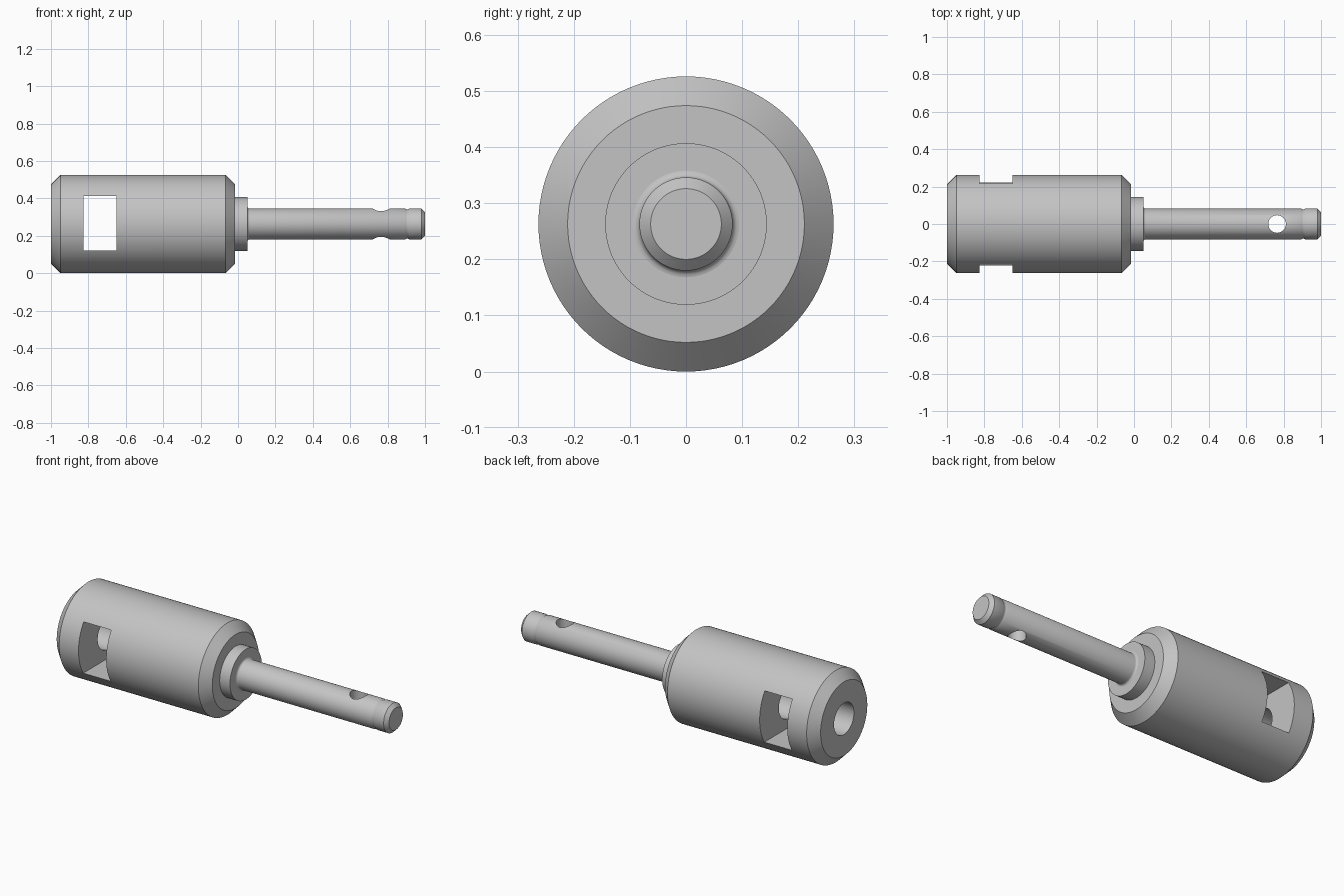
import bpy, bmesh, math
from mathutils import Matrix

cube = bpy.data.objects.get("Cube")
if cube:
    bpy.data.objects.remove(cube, do_unlink=True)

AXIS_Z = 0.263   # height of the long axis
SIDES = 96

steel = bpy.data.materials.new("grey steel")
steel.use_nodes = True
GREY = (0.55, 0.55, 0.55, 1)
steel.diffuse_color = GREY
steel.node_tree.nodes["Principled BSDF"].inputs["Base Color"].default_value = GREY


def finish(name, bm):
    bmesh.ops.recalc_face_normals(bm, faces=bm.faces)
    mesh = bpy.data.meshes.new(name)
    bm.to_mesh(mesh)
    bm.free()
    mesh.materials.append(steel)
    ob = bpy.data.objects.new(name, mesh)
    bpy.context.collection.objects.link(ob)
    return ob


def turned(name, profile):
    """Solid of revolution about the long axis from (x, radius) points."""
    bm = bmesh.new()
    rings = []
    for x, r in profile:
        angles = [2 * math.pi * i / SIDES for i in range(SIDES)]
        rings.append([bm.verts.new((x, r * math.cos(a), AXIS_Z + r * math.sin(a)))
                      for a in angles])
    for a, b in zip(rings, rings[1:]):
        for i in range(SIDES):
            j = (i + 1) % SIDES
            bm.faces.new((a[i], a[j], b[j], b[i]))
    bm.faces.new(rings[0])
    bm.faces.new(rings[-1])
    return finish(name, bm)


def cut(ob, cutter):
    cutter.hide_render = True
    mod = ob.modifiers.new("cut", "BOOLEAN")
    mod.operation = "DIFFERENCE"
    mod.solver = "EXACT"
    mod.object = cutter
    bpy.context.view_layer.objects.active = ob
    bpy.ops.object.modifier_apply(modifier=mod.name)
    bpy.data.objects.remove(cutter, do_unlink=True)


# Chamfered body with its collar
body = turned("body", [(-1, 0.211), (-0.948, 0.263), (-0.067, 0.263),
                       (-0.015, 0.211), (-0.015, 0.144), (0.05, 0.144)])

# Rectangular window straight through the body
bm = bmesh.new()
bmesh.ops.create_cube(bm, size=1, matrix=Matrix.Translation((-0.738, 0, 0.266))
                      @ Matrix.Diagonal((0.175, 1, 0.292, 1)))
cut(body, finish("window_cutter", bm))

# Bore from the end face, crossing the window
cut(body, turned("bore_cutter", [(-1.1, 0.09), (-0.35, 0.09)]))

# Shaft with root fillet, shallow ring groove and chamfered tip
fillet = [(0.062 - 0.012 * math.sin(a), 0.095 - 0.012 * math.cos(a))
          for a in (math.radians(d) for d in (90, 68, 45, 22, 0))]
groove = [(0.905 + 0.013 * t, 0.083 - 0.005 * (1 - t * t))
          for t in (-1, -0.5, 0, 0.5, 1)]
shaft = turned("shaft", [(0.04, 0.095)] + fillet + groove
               + [(0.98, 0.083), (1, 0.063)])

# Cross hole for a pin
bm = bmesh.new()
bmesh.ops.create_cone(bm, cap_ends=True, segments=48, radius1=0.047,
                      radius2=0.047, depth=0.5,
                      matrix=Matrix.Translation((0.765, 0, AXIS_Z)))
cut(shaft, finish("pin_hole_cutter", bm))

# Smooth round surfaces, crisp machined edges
for ob in (body, shaft):
    bpy.ops.object.select_all(action="DESELECT")
    ob.select_set(True)
    bpy.context.view_layer.objects.active = ob
    bpy.ops.object.shade_smooth_by_angle(angle=math.radians(30))
